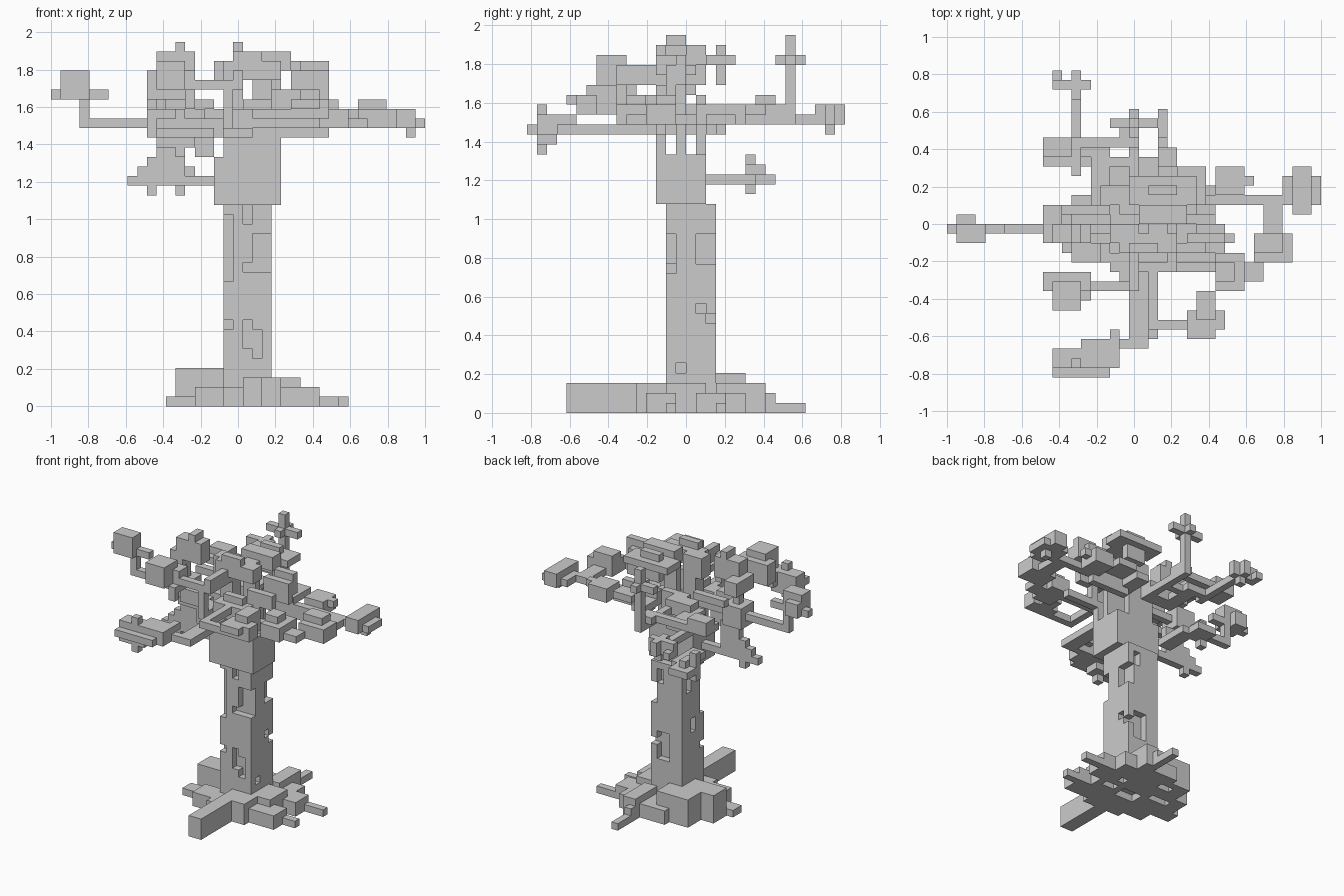
import bpy, bmesh
from mathutils import Vector

UNIT = 2 / 39                       # one cube of the block grid
ORIGIN = Vector((19.5, 16, 0))      # grid point under the middle of the model

default = bpy.data.objects.get("Cube")
if default:
    bpy.data.objects.remove(default, do_unlink=True)

bark = bpy.data.materials.new("grey_bark")
bark.use_nodes = True
GREY = (0.6, 0.6, 0.6, 1)
bark.diffuse_color = GREY
bark.node_tree.nodes["Principled BSDF"].inputs["Base Color"].default_value = GREY

cells = {}                          # grid cell -> part name


def span(value):
    return range(*value) if isinstance(value, tuple) else (value,)


def region(x, y, z):
    return [(i, j, k) for i in span(x) for j in span(y) for k in span(z)]


def fill(part, x, y, z):
    for cell in region(x, y, z):
        cells.setdefault(cell, part)


def carve(x, y, z):
    for cell in region(x, y, z):
        cells.pop(cell, None)


# Trunk and its carved bark
fill("trunk", x=(18, 23), y=(14, 19), z=(0, 21))
carve(x=18, y=14, z=(13, 20))
carve(x=20, y=14, z=(19, 21))
carve(x=(21, 23), y=14, z=(14, 18))
carve(x=20, y=14, z=14)
carve(x=18, y=14, z=8)
carve(x=20, y=14, z=(6, 9))
carve(x=21, y=14, z=(5, 8))
carve(x=22, y=(17, 19), z=(15, 18))
carve(x=22, y=17, z=10)
carve(x=22, y=18, z=9)
carve(x=22, y=15, z=4)
carve(x=(20, 22), y=18, z=(7, 11))
carve(x=21, y=18, z=(18, 20))
carve(x=18, y=16, z=(11, 13))
carve(x=18, y=17, z=(17, 19))

# Crown of the trunk, splitting into three uprights
fill("trunk_head", x=(17, 24), y=(13, 18), z=(21, 26))
fill("trunk_head", x=(18, 24), y=13, z=(26, 29))
fill("trunk_head", x=(19, 24), y=15, z=(26, 30))
fill("trunk_head", x=(18, 22), y=17, z=(26, 31))

# Roots, with gaps between them underneath
fill("front_root", x=(20, 22), y=(4, 14), z=(0, 3))
fill("front_root", x=(22, 24), y=(11, 14), z=(0, 3))
fill("front_root", x=(18, 20), y=(11, 14), z=(0, 2))
fill("left_root", x=(23, 26), y=(14, 18), z=(0, 3))
fill("left_root", x=(24, 28), y=(12, 15), z=(0, 2))
fill("left_root", x=(26, 28), y=(17, 20), z=(0, 2))
fill("left_root", x=(28, 31), y=19, z=0)
fill("left_root", x=(28, 30), y=14, z=0)
fill("back_root", x=(22, 24), y=(19, 24), z=(0, 3))
fill("back_root", x=22, y=(24, 28), z=0)
fill("back_root", x=22, y=24, z=1)
fill("back_root", x=(24, 26), y=(18, 22), z=(0, 2))
fill("right_root", x=(13, 18), y=(16, 19), z=(0, 4))
fill("right_root", x=(15, 20), y=(19, 22), z=(0, 4))
fill("right_root", x=(18, 22), y=(19, 23), z=(0, 2))
fill("right_root", x=(12, 18), y=(14, 16), z=0)
fill("right_root", x=(15, 19), y=(12, 15), z=(0, 2))
carve(x=(15, 18), y=17, z=0)
carve(x=(23, 25), y=16, z=0)
carve(x=(19, 22), y=(15, 17), z=0)
carve(x=(17, 19), y=20, z=0)

# Low twigs on the right and the back
fill("low_right_twig", x=(8, 17), y=15, z=23)
fill("low_right_twig", x=(9, 13), y=15, z=24)
fill("low_right_twig", x=10, y=15, z=(22, 26))
fill("low_right_twig", x=(11, 14), y=15, z=(24, 28))
fill("low_back_twig", x=(15, 17), y=(18, 23), z=23)
fill("low_back_twig", x=(13, 16), y=(22, 25), z=23)
fill("low_back_twig", x=14, y=(22, 24), z=24)
fill("low_back_twig", x=13, y=22, z=(22, 26))
fill("low_back_twig", x=17, y=17, z=23)

# Long right branch with raised tip
fill("right_branch", x=(3, 18), y=15, z=29)
fill("right_branch", x=3, y=15, z=(29, 32))
fill("right_tip", x=(1, 4), y=(14, 16), z=(32, 35))
fill("right_tip", x=(1, 3), y=16, z=(32, 34))
fill("right_tip", x=(0, 6), y=15, z=32)
fill("right_branch", x=(10, 13), y=(14, 17), z=(28, 31))
fill("right_branch", x=(10, 12), y=(14, 18), z=(33, 35))
fill("right_branch", x=11, y=15, z=(30, 34))
fill("right_crown", x=(11, 15), y=(14, 16), z=(34, 37))
fill("right_crown", x=13, y=(14, 16), z=(36, 38))
fill("right_crown", x=(12, 17), y=17, z=31)
fill("right_crown", x=(13, 16), y=(12, 14), z=30)

# Joining limbs in the middle of the crown
fill("middle_limb", x=(12, 29), y=13, z=28)
fill("middle_limb", x=(15, 17), y=13, z=(26, 30))
fill("middle_limb", x=(13, 19), y=12, z=29)
fill("middle_limb", x=(16, 20), y=(18, 20), z=(29, 31))
fill("middle_limb", x=(22, 27), y=18, z=(29, 31))
fill("middle_limb", x=(22, 24), y=(18, 22), z=29)
fill("middle_limb", x=(24, 27), y=(19, 22), z=30)
fill("middle_limb", x=(19, 24), y=(11, 13), z=(29, 31))
fill("middle_limb", x=(20, 23), y=12, z=31)
fill("middle_limb", x=(18, 20), y=(14, 16), z=(29, 33))

# Top tower
fill("top_tower", x=(17, 20), y=(14, 16), z=(33, 36))
fill("top_tower", x=(18, 24), y=(13, 15), z=(34, 36))
fill("top_tower", x=(19, 22), y=13, z=36)
fill("top_tower", x=(20, 25), y=(16, 18), z=(35, 37))
fill("top_tower", x=(19, 26), y=(18, 21), z=35)
fill("top_tower", x=(21, 24), y=19, z=(33, 37))
fill("top_tower", x=(21, 23), y=15, z=(30, 36))
fill("left_crown", x=(25, 29), y=14, z=(32, 35))
fill("left_crown", x=(26, 29), y=15, z=(33, 36))
fill("left_crown", x=(25, 28), y=16, z=34)
fill("left_crown", x=(23, 27), y=13, z=(31, 33))
fill("left_crown", x=24, y=13, z=(29, 31))

# Left branch, its two side clumps and the far tip
fill("left_branch", x=(23, 29), y=18, z=28)
fill("left_branch", x=(27, 38), y=18, z=29)
fill("left_tip", x=(35, 39), y=(18, 21), z=29)
fill("left_tip", x=(36, 38), y=(17, 22), z=(29, 31))
fill("left_tip", x=37, y=19, z=28)
fill("left_clump", x=(28, 31), y=(19, 22), z=(29, 31))
fill("left_clump", x=(30, 32), y=20, z=30)
fill("left_side_twig", x=(33, 35), y=(14, 18), z=29)
fill("left_side_twig", x=(32, 36), y=(12, 15), z=(29, 31))
fill("left_side_twig", x=(32, 35), y=(13, 15), z=31)

# Front left branches
fill("front_left_branch", x=(17, 33), y=11, z=29)
fill("front_left_branch", x=(28, 31), y=(9, 13), z=(29, 31))
fill("front_left_branch", x=(28, 30), y=(10, 12), z=31)
fill("front_left_branch", x=(31, 33), y=(10, 12), z=29)
fill("front_left_twig", x=21, y=(5, 13), z=30)
fill("front_left_twig", x=(21, 29), y=5, z=30)
fill("front_left_twig", x=(25, 29), y=(5, 7), z=(30, 32))
fill("front_left_twig", x=(26, 28), y=(6, 9), z=(30, 33))
fill("front_left_twig", x=(25, 28), y=4, z=31)

# Front branch with hanging tip
fill("front_branch", x=(19, 21), y=(3, 13), z=28)
fill("front_branch", x=(15, 21), y=3, z=28)
fill("front_tip", x=(14, 18), y=(1, 4), z=(28, 30))
fill("front_tip", x=(11, 17), y=(0, 3), z=28)
fill("front_tip", x=(11, 15), y=(1, 3), z=(27, 30))
fill("front_tip", x=13, y=1, z=(26, 31))
fill("front_tip", x=17, y=(2, 5), z=29)

# Front right clump on a bent limb
fill("front_right_limb", x=18, y=(9, 13), z=29)
fill("front_right_limb", x=18, y=9, z=(29, 34))
fill("front_right_limb", x=(14, 19), y=9, z=33)
fill("front_right_limb", x=19, y=(9, 14), z=(33, 35))
fill("front_right_clump", x=(10, 15), y=(9, 11), z=(32, 35))
fill("front_right_clump", x=(11, 14), y=(7, 10), z=(33, 36))
fill("front_right_clump", x=14, y=8, z=(31, 33))

# Back right branch and its clumps
fill("back_right_branch", x=(15, 17), y=(18, 23), z=29)
fill("back_right_branch", x=(13, 17), y=23, z=29)
fill("back_right_branch", x=13, y=(22, 32), z=29)
fill("back_right_clump", x=(10, 14), y=(22, 25), z=30)
fill("back_right_clump", x=(14, 19), y=24, z=30)
fill("back_right_clump", x=(17, 19), y=22, z=29)
fill("back_right_clump", x=(10, 13), y=(23, 25), z=31)
fill("back_right_clump", x=13, y=(21, 24), z=30)
fill("back_right_tip", x=(11, 15), y=30, z=(29, 31))
fill("back_right_tip", x=11, y=(30, 32), z=29)
fill("back_right_tip", x=13, y=(29, 32), z=30)
fill("back_right_tip", x=13, y=30, z=28)

# Back upright twig
fill("back_twig", x=19, y=(18, 27), z=29)
fill("back_twig", x=19, y=26, z=(29, 38))
fill("back_twig", x=(17, 22), y=26, z=35)
fill("back_twig", x=19, y=(25, 28), z=35)
fill("back_twig", x=(18, 20), y=(24, 26), z=30)

# Turn each part's outer cube sides into a merged flat-faced mesh
AXES = [Vector(a) for a in ((1, 0, 0), (0, 1, 0), (0, 0, 1))]
for part in sorted(set(cells.values())):
    bm = bmesh.new()
    for cell in (c for c, owner in cells.items() if owner == part):
        middle = Vector(cell) + Vector((0.5, 0.5, 0.5))
        for n in range(3):
            for sign in (1, -1):
                normal = AXES[n] * sign
                if tuple(int(v) for v in Vector(cell) + normal) in cells:
                    continue
                a = AXES[(n + 1) % 3] / 2
                b = AXES[(n + 2) % 3] / 2 * sign
                face = middle + normal / 2
                corners = (face - a - b, face + a - b, face + a + b, face - a + b)
                bm.faces.new([bm.verts.new((p - ORIGIN) * UNIT) for p in corners])
    bmesh.ops.remove_doubles(bm, verts=bm.verts, dist=UNIT / 100)
    bmesh.ops.dissolve_limit(bm, angle_limit=0.01, verts=bm.verts, edges=bm.edges)
    mesh = bpy.data.meshes.new(part)
    bm.to_mesh(mesh)
    bm.free()
    mesh.materials.append(bark)
    bpy.context.collection.objects.link(bpy.data.objects.new(part, mesh))
